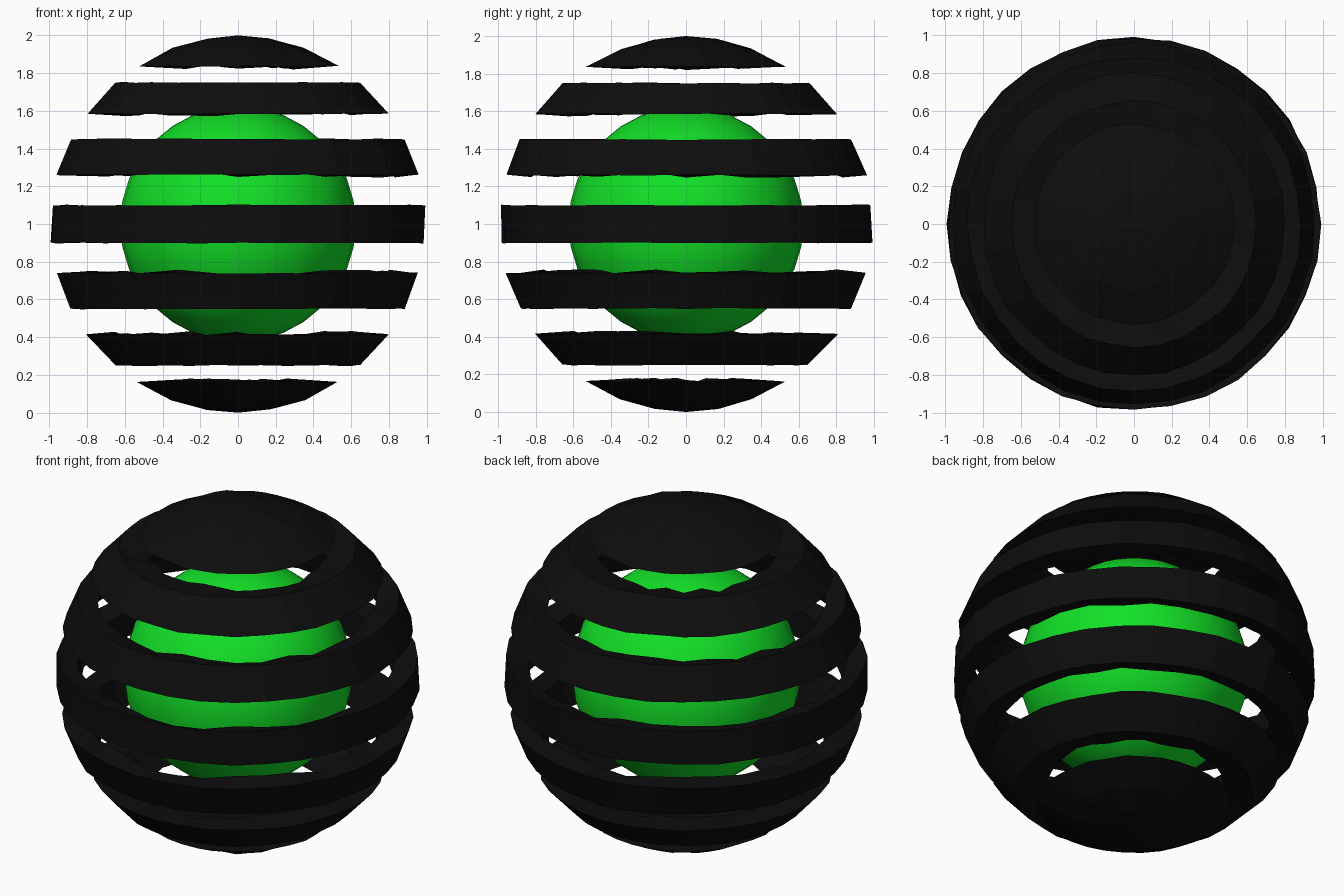
import bpy, bmesh, math, random

if "Cube" in bpy.data.objects:
    bpy.data.objects.remove(bpy.data.objects["Cube"])

random.seed(4)
SEG = 32
CAVITY = 0.87      # radius of the hollow inside the shell
CENTRE = 1.0


def material(name, rgb):
    m = bpy.data.materials.new(name)
    m.diffuse_color = (*rgb, 1)
    m.use_nodes = True
    m.node_tree.nodes["Principled BSDF"].inputs["Base Color"].default_value = m.diffuse_color
    return m


black = material("black", (0.004, 0.004, 0.004))
green = material("bright green", (0.006, 0.75, 0.02))


def ring(bm, r, z, jr, jz):
    """One slightly uneven ring of vertices."""
    out = []
    for i in range(SEG):
        a = math.tau * i / SEG
        rr = r + random.uniform(-jr, jr)
        out.append(bm.verts.new((rr * math.cos(a), rr * math.sin(a),
                                 CENTRE + z + random.uniform(-jz, jz))))
    return out


def bridge(bm, a, b):
    for i in range(SEG):
        j = (i + 1) % SEG
        bm.faces.new((a[i], a[j], b[j], b[i]))


def fan(bm, a, z):
    tip = bm.verts.new((0, 0, CENTRE + z))
    for i in range(SEG):
        bm.faces.new((a[i], a[(i + 1) % SEG], tip))


def finish(name, bm, mat):
    bmesh.ops.recalc_face_normals(bm, faces=bm.faces)
    me = bpy.data.meshes.new(name)
    bm.to_mesh(me)
    bm.free()
    me.materials.append(mat)
    ob = bpy.data.objects.new(name, me)
    bpy.context.collection.objects.link(ob)
    return ob


def inner_r(z):
    return math.sqrt(CAVITY ** 2 - z ** 2)


def band(name, low, high):
    """Hollow ring cut from the shell; faces nearest a pole dip inwards."""
    bm = bmesh.new()
    zi_low = low + (0.03 if low < 0 else 0.0)
    zi_high = high - (0.03 if high > 0 else 0.0)
    o1 = ring(bm, math.sqrt(0.985 - low ** 2), low, 0.007, 0.003)
    o2 = ring(bm, math.sqrt(0.985 - high ** 2), high, 0.007, 0.003)
    i2 = ring(bm, inner_r(zi_high), zi_high, 0.015, 0.018)
    i1 = ring(bm, inner_r(zi_low), zi_low, 0.015, 0.013)
    for a, b in ((o1, o2), (o2, i2), (i2, i1), (i1, o1)):
        bridge(bm, a, b)
    finish(name, bm, black)


def cap(name, s):
    """Pole cap, s = 1 for the top and -1 for the bottom."""
    bm = bmesh.new()
    inner = ring(bm, 0.30, s * 0.83, 0.04, 0.013)
    rings = [inner] + [ring(bm, r, s * z, 0.006, j) for r, z, j in
                       ((0.53, 0.837, 0.003), (0.35, 0.93, 0.006), (0.17, 0.982, 0.004))]
    for a, b in zip(rings, rings[1:]):
        bridge(bm, a, b)
    fan(bm, rings[-1], s)
    fan(bm, inner, s * 0.87)
    finish(name, bm, black)


# Black outer shell: equator band, mirrored pairs of bands, pole caps
band("middle_band", -0.10, 0.10)
for side, s in (("upper", 1), ("lower", -1)):
    for label, a, b in (("wide", 0.26, 0.45), ("narrow", 0.585, 0.75)):
        band(f"{side}_{label}_band", min(s * a, s * b), max(s * a, s * b))
    cap(f"{side}_cap", s)

# Smooth green core
bm = bmesh.new()
bmesh.ops.create_uvsphere(bm, u_segments=32, v_segments=16, radius=0.625)
for v in bm.verts:
    v.co.z += CENTRE
for f in bm.faces:
    f.smooth = True
finish("core_ball", bm, green)
